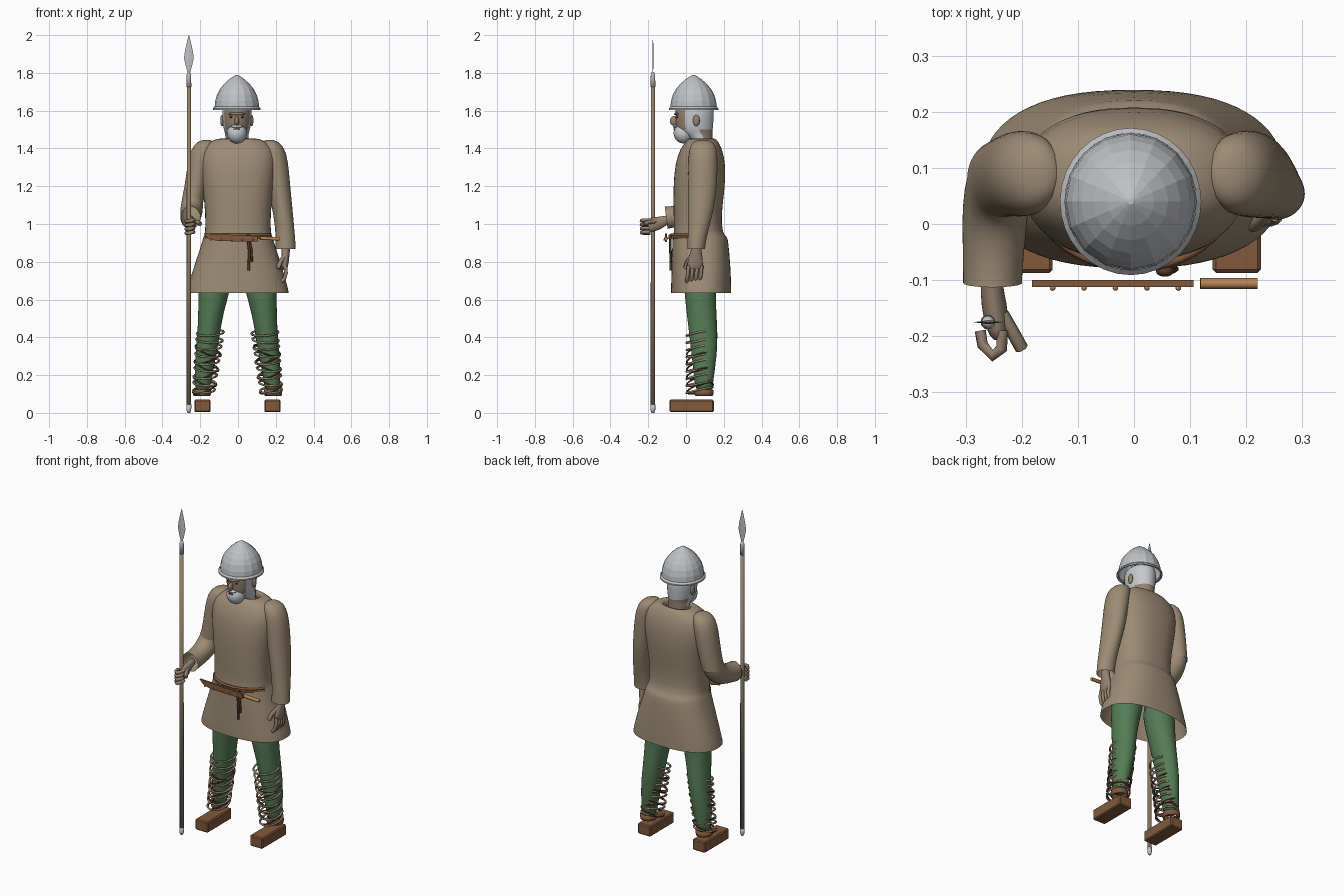
import bpy, bmesh, math
from mathutils import Vector

cube = bpy.data.objects.get("Cube")
if cube:
    bpy.data.objects.remove(cube, do_unlink=True)


def material(name, *rgb):
    m = bpy.data.materials.new(name)
    m.use_nodes = True
    m.diffuse_color = (*rgb, 1)
    m.node_tree.nodes["Principled BSDF"].inputs["Base Color"].default_value = (*rgb, 1)
    return m


WOOL = material("tan wool", .33, .26, .175)
SKIN = material("weathered skin", .30, .225, .16)
GREEN = material("green cloth", .09, .20, .09)
BROWN = material("brown leather", .22, .10, .045)
DARK = material("dark leather", .10, .045, .022)
STEEL = material("steel", .52, .53, .55)
PALE = material("grey hair", .56, .59, .62)
CORD = material("pale cord", .36, .27, .19)
ASH = material("spear wood", .29, .21, .14)
HORN = material("orange wood", .50, .24, .10)


def mesh_object(name, bm, mat, smooth=True):
    bmesh.ops.recalc_face_normals(bm, faces=bm.faces)
    me = bpy.data.meshes.new(name)
    bm.to_mesh(me)
    bm.free()
    for p in me.polygons:
        p.use_smooth = smooth
    ob = bpy.data.objects.new(name, me)
    me.materials.append(mat)
    bpy.context.collection.objects.link(ob)
    return ob


def loft(name, rings, mat, n=24, flat=True, power=2, caps=(False, False), smooth=True, sub=True):
    """Skin rings (x, y, z, rx, ry); flat rings stay level, others follow the path."""
    bm = bmesh.new()
    loops = []
    centres = [Vector(r[:3]) for r in rings]
    for i, r in enumerate(rings):
        u, v = Vector((1, 0, 0)), Vector((0, 1, 0))
        if not flat:
            t = (centres[min(i + 1, len(rings) - 1)] - centres[max(i - 1, 0)]).normalized()
            u = (u - t * t.x).normalized()
            v = t.cross(u)
        loop = []
        for k in range(n):
            a = math.tau * k / n
            c, s = math.cos(a), math.sin(a)
            c = math.copysign(abs(c) ** (2 / power), c)
            s = math.copysign(abs(s) ** (2 / power), s)
            loop.append(bm.verts.new(centres[i] + u * c * r[3] + v * s * r[4]))
        loops.append(loop)
    for a, b in zip(loops, loops[1:]):
        for k in range(n):
            bm.faces.new((a[k], a[(k + 1) % n], b[(k + 1) % n], b[k]))
    for use, loop in zip(caps, (loops[0], loops[-1])):
        if use:
            bm.faces.new(loop)
    ob = mesh_object(name, bm, mat, smooth)
    if sub:
        ob.modifiers.new("smooth", 'SUBSURF').levels = 1
    return ob


def tube(name, points, r, mat, cyclic=False):
    cu = bpy.data.curves.new(name, 'CURVE')
    cu.dimensions = '3D'
    cu.bevel_depth = r
    cu.bevel_resolution = 1
    cu.use_fill_caps = True
    sp = cu.splines.new('POLY')
    sp.points.add(len(points) - 1)
    for p, co in zip(sp.points, points):
        p.co = (*co, 1)
    sp.use_cyclic_u = cyclic
    sp.use_smooth = True
    cu.materials.append(mat)
    ob = bpy.data.objects.new(name, cu)
    bpy.context.collection.objects.link(ob)
    bpy.ops.object.select_all(action='DESELECT')
    ob.select_set(True)
    bpy.context.view_layer.objects.active = ob
    bpy.ops.object.convert(target='MESH')


def blob(name, loc, size, mat):
    bm = bmesh.new()
    bmesh.ops.create_uvsphere(bm, u_segments=16, v_segments=10, radius=1)
    for v in bm.verts:
        v.co = [c * s + o for c, s, o in zip(v.co, size, loc)]
    return mesh_object(name, bm, mat)


def box(name, lo, hi, mat, bevel):
    bm = bmesh.new()
    bmesh.ops.create_cube(bm, size=1)
    for v in bm.verts:
        v.co = [(a + b) / 2 + c * (b - a) for c, a, b in zip(v.co, lo, hi)]
    bmesh.ops.bevel(bm, geom=bm.edges[:], offset=bevel, segments=1, affect='EDGES')
    return mesh_object(name, bm, mat, False)


# Tunic: flared open skirt, waist tuck, chest, collar turned inward
loft("tunic", [
    (-.002, .08, .635, .272, .160), (-.002, .08, .66, .268, .160), (0, .08, .78, .232, .156),
    (0, .076, .90, .192, .149), (0, .074, .935, .183, .145), (0, .065, .947, .174, .128),
    (0, .06, 1.05, .172, .126), (0, .07, 1.2, .188, .138), (0, .076, 1.32, .205, .134),
    (0, .08, 1.40, .195, .111), (0, .085, 1.437, .15, .085), (0, .085, 1.455, .10, .068),
    (0, .085, 1.45, .082, .058), (0, .085, 1.42, .078, .055)], WOOL, n=32, power=2.4)

# Sleeves
loft("left_sleeve", [
    (.165, .09, 1.446, .015, .02), (.172, .09, 1.436, .045, .055), (.186, .09, 1.40, .062, .075),
    (.202, .09, 1.33, .064, .078), (.215, .088, 1.22, .06, .078), (.232, .082, 1.1, .055, .072),
    (.248, .066, .98, .05, .056), (.252, .056, .90, .053, .048), (.252, .054, .868, .053, .047)],
    WOOL, caps=(True, False))
loft("right_sleeve", [
    (-.165, .09, 1.446, .015, .02), (-.172, .09, 1.436, .045, .055), (-.186, .09, 1.40, .062, .075),
    (-.202, .09, 1.33, .064, .078), (-.22, .088, 1.22, .06, .074), (-.24, .08, 1.12, .058, .07)],
    WOOL, caps=(True, False))
loft("right_forearm_sleeve", [
    (-.234, .088, 1.17, .055, .066), (-.242, .075, 1.11, .058, .068), (-.247, .03, 1.065, .06, .062),
    (-.25, -.03, 1.045, .056, .056), (-.252, -.09, 1.035, .053, .058), (-.252, -.105, 1.033, .053, .06)],
    WOOL, flat=False)

# Head with hair, face and neck split by position
HX = -.006
head = loft("head", [
    (HX, .085, 1.40, .058, .054), (HX, .082, 1.46, .062, .058), (HX, .055, 1.478, .062, .086),
    (HX, .046, 1.50, .07, .096), (HX, .045, 1.525, .074, .1), (HX, .045, 1.555, .077, .101),
    (HX, .045, 1.60, .08, .105), (HX, .045, 1.65, .07, .09)], PALE, caps=(False, True))
head.data.materials.append(SKIN)
for p in head.data.polygons:
    c = p.center
    face = c.y < -.01 and c.z > 1.51
    nape = c.y > .08 and c.z < 1.49
    p.material_index = int(face or nape)
blob("beard", (HX, -.012, 1.482), (.053, .054, .056), PALE)
blob("nose", (HX, -.062, 1.545), (.012, .024, .026), SKIN)
blob("brow", (HX, -.045, 1.583), (.045, .018, .009), SKIN)
blob("moustache", (HX, -.056, 1.517), (.032, .014, .009), PALE)
blob("mouth", (HX, -.062, 1.502), (.017, .007, .003), DARK)
for side, s in (("left", 1), ("right", -1)):
    blob(side + "_eye", (HX + s * .028, -.046, 1.566), (.011, .006, .005), DARK)
    blob(side + "_ear", (HX + s * .078, .055, 1.548), (.01, .018, .03), SKIN)

# Helmet: faceted dome and rim
loft("helmet", [(HX, .04, z, r, r * 1.04) for z, r in (
    (1.618, .118), (1.65, .115), (1.685, .105), (1.715, .089), (1.742, .067),
    (1.765, .042), (1.782, .018), (1.79, .005))], STEEL, n=16, caps=(False, True), smooth=False, sub=False)
loft("helmet_rim", [(HX, .04, z, r, r * 1.04) for z, r in (
    (1.606, .116), (1.604, .126), (1.612, .126), (1.622, .117))], STEEL, n=32, smooth=False, sub=False)

# Left hand hanging open
loft("left_palm", [(.254, .055, .90, .026, .028), (.252, .055, .86, .024, .027),
                   (.25, .05, .82, .022, .04), (.248, .048, .77, .018, .044),
                   (.246, .047, .755, .01, .036)], SKIN, n=12, caps=(True, True))
for i in range(4):
    y = .014 + i * .023
    tube("left_finger", [(.25, y, .78), (.254, y - .004, .74), (.244, y - .008, .708), (.23, y - .008, .695)],
         .0105, SKIN)
tube("left_thumb", [(.246, .03, .83), (.225, .008, .80), (.212, -.004, .765)], .012, SKIN)

# Right hand gripping the spear
loft("right_palm", [(-.254, -.06, 1.03, .02, .024), (-.254, -.11, 1.02, .02, .024),
                    (-.25, -.14, 1.005, .024, .036), (-.243, -.185, .995, .022, .04),
                    (-.238, -.205, .99, .014, .034)], SKIN, n=12, flat=False, caps=(True, True))
for i in range(4):
    z = .958 + i * .021
    tube("right_finger", [(-.235, -.19, z), (-.236, -.222, z), (-.252, -.235, z - .004),
                          (-.27, -.215, z - .006), (-.274, -.19, z - .006)], .0105, SKIN)
tube("right_thumb", [(-.235, -.16, 1.015), (-.212, -.20, 1.01), (-.2, -.222, 1.0)], .012, SKIN)

# Legs, shoes, ankle bands and bindings
for side, s in (("left", 1), ("right", -1)):
    ox = 0 if s > 0 else -.005
    loft(side + "_leg", [(s * x + ox, y, z, rx, ry) for x, y, z, rx, ry in (
        (.10, .08, .82, .10, .10), (.122, .073, .64, .083, .083), (.14, .083, .52, .066, .079),
        (.15, .092, .42, .06, .076), (.165, .097, .31, .057, .068), (.178, .095, .2, .046, .053),
        (.185, .095, .10, .041, .045))], GREEN, caps=(True, True))
    loft(side + "_ankle_band", [(s * .186 + ox, .095, z, r, r * 1.05) for z, r in (
        (.09, .04), (.092, .046), (.105, .048), (.122, .047), (.124, .04))], BROWN, sub=False)
    x = s * .183 + ox
    box(side + "_shoe", (x - .043, -.087, .004), (x + .043, .147, .07), BROWN, .006)

    def binding(name, z, r, mat, slope_x, slope_y, cy):
        """One slanted loop around the shin."""
        f = (z - .1) / .34
        cx = s * (.178 - .038 * f) + ox
        rx = .058 + .015 * f
        pts = []
        for k in range(24):
            a = math.tau * k / 24
            dx, dy = rx * math.cos(a), .07 * math.sin(a)
            pts.append((cx + dx, cy + dy, z + slope_x * dx + slope_y * dy))
        tube(side + name, pts, r, mat, True)

    for i in range(9):
        binding("_leg_cord", .12 + .038 * i, .0055, CORD, .06 * (-1) ** i, .22, .072)
    for i in range(6):
        binding("_leg_strap", .13 + .04 * i, .0045, DARK, .35 * (-1) ** i, .3, .074)

# Belt across the front with hanging ends
arc = [math.pi * (1.12 + .76 * k / 20) for k in range(21)]
for z in (.93, .942):
    tube("belt", [(.182 * math.cos(a), .072 + .15 * math.sin(a), z) for a in arc], .008, BROWN)
blob("belt_knot", (.055, -.084, .93), (.016, .01, .016), DARK)
tube("belt_end_long", [(.052, -.084, .93), (.06, -.082, .85), (.056, -.08, .755)], .007, DARK)
tube("belt_end_short", [(.058, -.084, .93), (.07, -.082, .87), (.074, -.08, .80)], .006, DARK)

# Knife in a studded sheath
bm = bmesh.new()
outline = [(-.182, .95), (-.16, .925), (-.11, .91), (.106, .906), (.106, .936), (-.08, .945)]
face = bm.faces.new([bm.verts.new((x, -.1, z)) for x, z in outline])
out = bmesh.ops.extrude_face_region(bm, geom=[face])
bmesh.ops.translate(bm, vec=(0, -.012, 0), verts=[g for g in out["geom"] if isinstance(g, bmesh.types.BMVert)])
mesh_object("knife_sheath", bm, BROWN, False)
for i in range(5):
    blob("sheath_stud", (-.145 + .056 * i, -.114, .917), (.005, .005, .005), HORN)
tube("knife_handle", [(.118, -.106, .925), (.22, -.106, .921)], .01, HORN)

# Spear: butt, shaft, socket and leaf blade
SX, SY = -.26, -.175


def spear_part(name, profile, mat, n=12, thin=1, smooth=True):
    loft(name, [(SX, SY, z, r, r * thin) for z, r in profile], mat, n=n, caps=(True, True),
         smooth=smooth, sub=False)


spear_part("spear_butt", ((0, .007), (.012, .012), (.045, .0135)), STEEL)
spear_part("spear_shaft", ((.04, .012), (1.74, .011)), ASH)
spear_part("spear_socket", ((1.725, .013), (1.79, .0115), (1.805, .006)), STEEL)
spear_part("spear_blade", ((1.80, .006), (1.835, .016), (1.88, .026), (1.92, .02), (1.965, .01), (2.0, .001)),
           STEEL, n=4, thin=.14, smooth=False)
